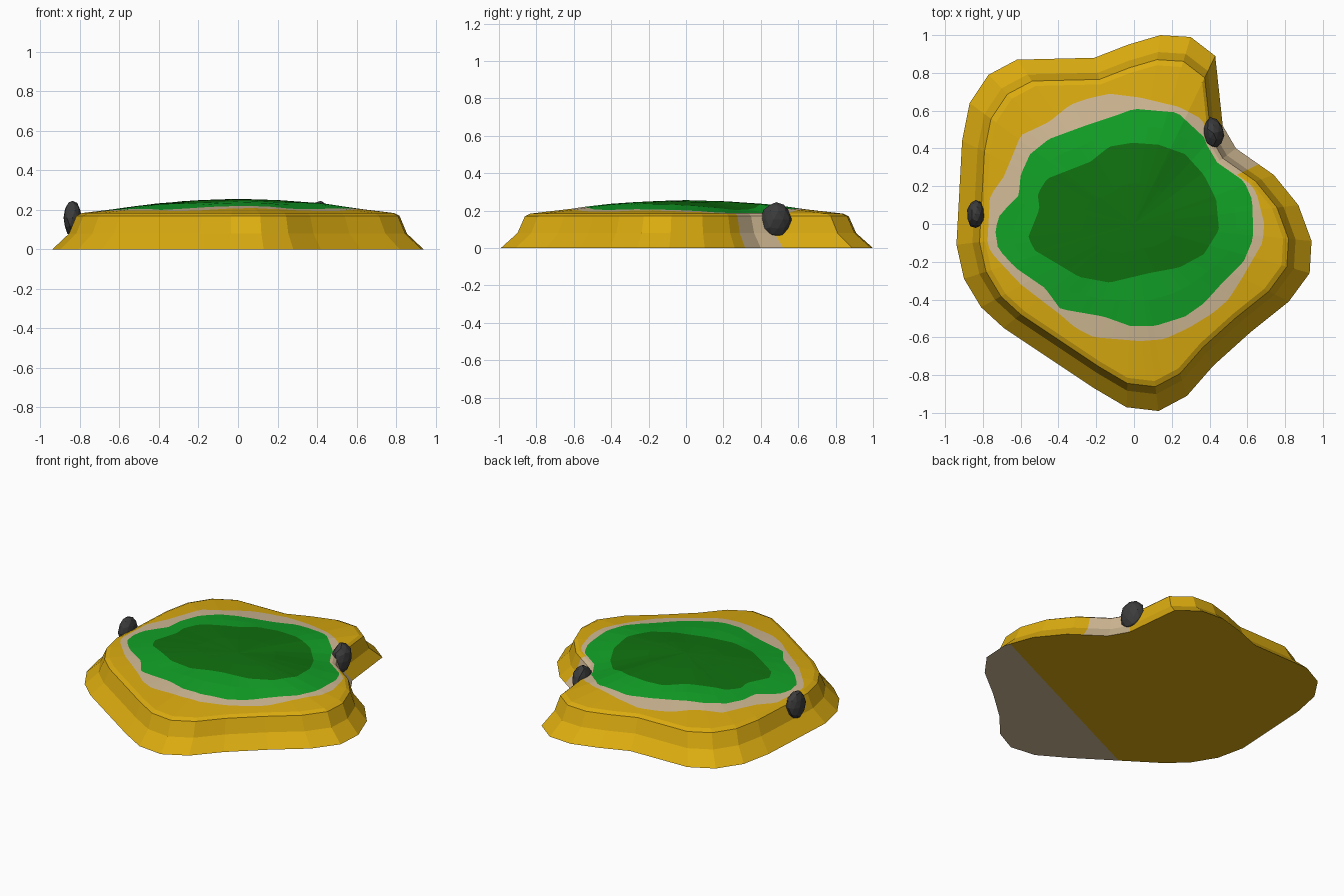
import bpy, bmesh, math, random
from mathutils import Vector, Matrix

if "Cube" in bpy.data.objects:
    bpy.data.objects.remove(bpy.data.objects["Cube"])

def material(name, rgb):
    m = bpy.data.materials.new(name)
    m.diffuse_color = (*rgb, 1)
    m.use_nodes = True
    m.node_tree.nodes["Principled BSDF"].inputs["Base Color"].default_value = m.diffuse_color
    return m

yellow = material("yellow sand", (0.71, 0.41, 0.005))
tan = material("pale sand", (0.64, 0.49, 0.30))
green = material("grass green", (0.006, 0.36, 0.02))
dark = material("dark green", (0.005, 0.165, 0.005))
grey = material("rock grey", (0.045, 0.045, 0.045))

# Plan outlines, counter-clockwise from the east
SHORE = [(.94, -.09), (.87, .10), (.74, .26), (.54, .40), (.47, .52), (.43, .89), (.30, .99),
         (.14, 1), (-.03, .95), (-.21, .88), (-.62, .87), (-.77, .79), (-.87, .64), (-.91, .44),
         (-.94, -.11), (-.90, -.29), (-.81, -.44), (-.69, -.55), (-.39, -.75), (-.21, -.87),
         (-.04, -.97), (.13, -.99), (.28, -.91), (.42, -.75), (.62, -.57), (.82, -.41), (.93, -.26)]
BEACH = [(.69, 0), (.65, .16), (.61, .29), (.42, .47), (.35, .56), (.24, .62), (.03, .67),
         (-.13, .69), (-.26, .66), (-.34, .63), (-.45, .54), (-.60, .47), (-.64, .37), (-.69, .25),
         (-.79, .11), (-.82, .03), (-.80, -.08), (-.74, -.17), (-.60, -.32), (-.39, -.48),
         (-.31, -.55), (-.21, -.60), (.03, -.62), (.16, -.61), (.29, -.55), (.42, -.47),
         (.50, -.40), (.57, -.29), (.68, -.10)]
GRASS = [(.63, 0), (.625, .13), (.59, .21), (.53, .29), (.42, .385), (.37, .46), (.23, .59),
         (0, .61), (-.08, .58), (-.26, .52), (-.45, .45), (-.55, .37), (-.60, .26), (-.61, .15),
         (-.71, .05), (-.735, -.03), (-.72, -.13), (-.63, -.23), (-.47, -.34), (-.39, -.45),
         (-.16, -.49), (-.02, -.54), (.11, -.54), (.27, -.49), (.37, -.42), (.46, -.32),
         (.58, -.20), (.63, -.08)]
FOREST = [(.45, -.03), (.435, .13), (.37, .26), (.27, .37), (.13, .42), (-.01, .43), (-.13, .41),
          (-.23, .33), (-.46, .24), (-.51, .16), (-.50, .08), (-.56, -.07), (-.525, -.14),
          (-.39, -.22), (-.29, -.28), (-.13, -.31), (.08, -.26), (.24, -.23), (.37, -.16)]

def radius(poly, d):
    """Distance from the centre to the outline along direction d."""
    for i, p in enumerate(poly):
        a, b = Vector(p), Vector(poly[(i + 1) % len(poly)])
        ca, cb = d.cross(a), d.cross(b)
        if ca <= 1e-9 and cb > 1e-9:
            hit = a.lerp(b, -ca / (cb - ca))
            if hit.dot(d) > 0:
                return hit.dot(d)
    return 0.5

# Dome height by fraction of the shore radius
DOME = [(0, .256), (.21, .25), (.46, .233), (.64, .207), (.84, .184)]
def height(s):
    for (s0, z0), (s1, z1) in zip(DOME, DOME[1:]):
        if s <= s1:
            return z0 + (z1 - z0) * (s - s0) / (s1 - s0)
    return DOME[-1][1]

# Shore points, with the long edges divided
shore = []
for i, p in enumerate(SHORE):
    a, b = Vector(p), Vector(SHORE[(i + 1) % len(SHORE)])
    n = max(1, math.ceil((b - a).length / .06))
    shore += [a.lerp(b, k / n) for k in range(n)]

# Island: cliff rings, then dome rings that follow the colour borders
bm = bmesh.new()
columns = []
for p in shore:
    R, d = p.length, p.normalized()
    beach = min(radius(BEACH, d) / R, .825)
    grass = min(radius(GRASS, d) / R, beach - .01)
    forest = radius(FOREST, d) / R
    levels = [(1, 0), (.91, .08), (.87, .17), (.84, .184)]
    levels += [(s, height(s)) for s in (beach, grass, (grass + forest) / 2, forest, forest / 2)]
    columns.append([bm.verts.new((p.x * s, p.y * s, z)) for s, z in levels])
summit = bm.verts.new((0, 0, height(0)))
RING_COLOUR = [0, 0, 0, 0, 1, 2, 2, 3]
for i, c in enumerate(columns):
    e = columns[(i + 1) % len(columns)]
    mid = (shore[i] + shore[(i + 1) % len(shore)]) / 2
    in_notch = 27 < math.degrees(math.atan2(mid.y, mid.x)) < 49
    for k, colour in enumerate(RING_COLOUR):
        f = bm.faces.new((c[k], e[k], e[k + 1], c[k + 1]))
        f.material_index = 1 if in_notch and colour == 0 else colour
    bm.faces.new((c[-1], e[-1], summit)).material_index = 3

# Underside, cut into a yellow and a pale part
base = bm.faces.new([c[0] for c in reversed(columns)])
start, normal = Vector((.92, -.05, 0)), Vector((.65, -1.39, 0)).normalized()
bmesh.ops.bisect_plane(bm, geom=[base, *base.edges, *base.verts], plane_co=start, plane_no=normal)
for f in bm.faces:
    if all(v.co.z < 1e-5 for v in f.verts):
        f.material_index = 1 if (f.calc_center_median() - start).dot(normal) > 0 else 0
mesh = bpy.data.meshes.new("island")
bm.to_mesh(mesh)
bm.free()
for m in (yellow, tan, green, dark):
    mesh.materials.append(m)
bpy.context.collection.objects.link(bpy.data.objects.new("island", mesh))

# Rocks: roughened low-poly balls on the cliff edge
def rock(name, centre, size, turn, seed):
    rnd = random.Random(seed)
    bm = bmesh.new()
    bmesh.ops.create_icosphere(bm, subdivisions=2, radius=1)
    for v in bm.verts:
        v.co *= rnd.uniform(.92, 1.04)
    bm.transform(Matrix.Translation(centre) @ Matrix.Rotation(math.radians(turn), 4, 'Z')
                 @ Matrix.Diagonal((*size, 1)))
    mesh = bpy.data.meshes.new(name)
    bm.to_mesh(mesh)
    bm.free()
    mesh.materials.append(grey)
    bpy.context.collection.objects.link(bpy.data.objects.new(name, mesh))

rock("notch_rock", (.42, .482, .152), (.056, .083, .096), 12, 3)
rock("west_rock", (-.838, .052, .16), (.048, .078, .092), 0, 7)
